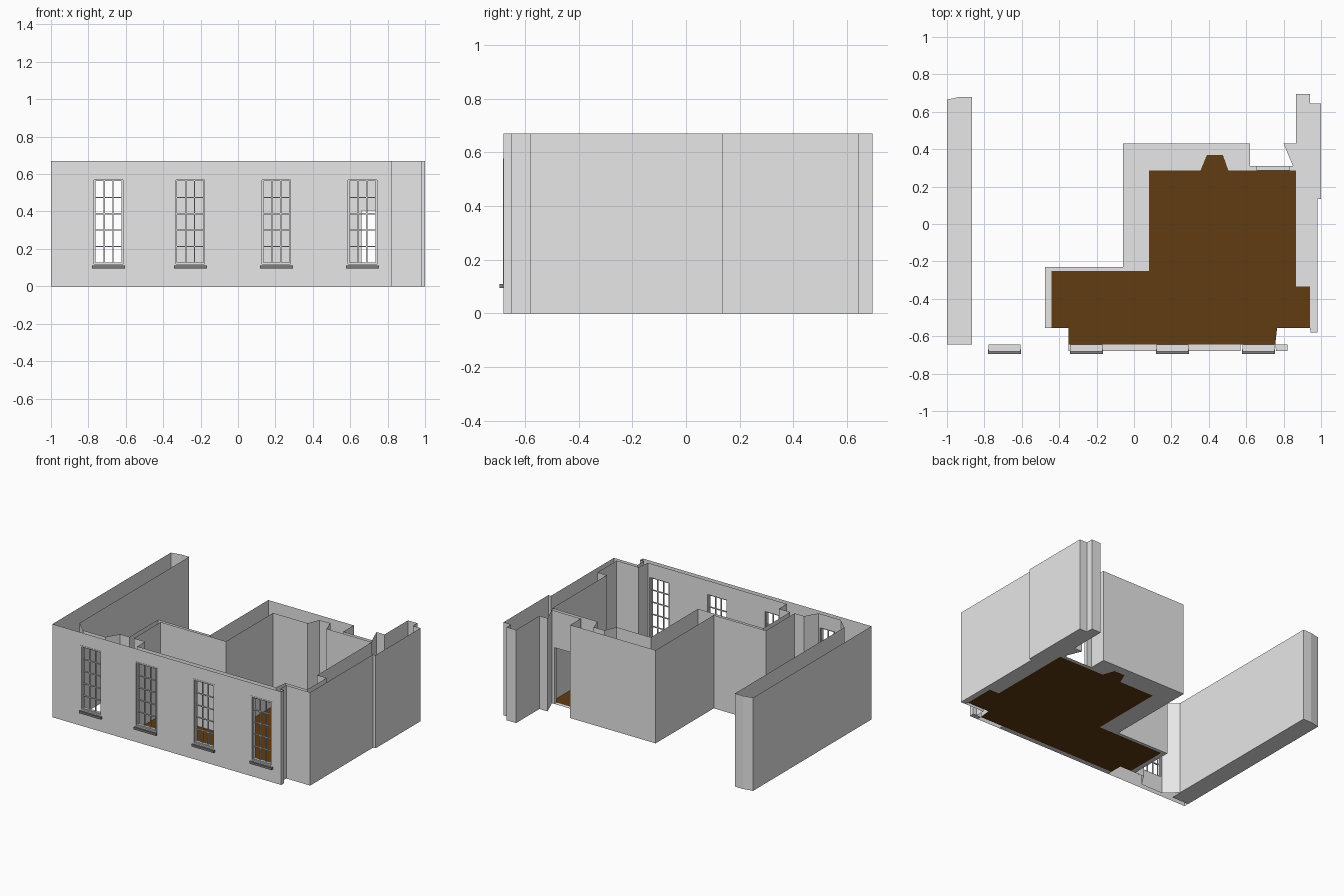
import bpy, bmesh

old = bpy.data.objects.get("Cube")
if old:
    bpy.data.objects.remove(old, do_unlink=True)

HEIGHT = 0.67
FRONT, LINING = -0.68, -0.645
DOOR = (0.66, 0.83, 0, 0.405)
WINDOW_CENTRES = (-0.692, -0.255, 0.205, 0.665)
HALF, SILL_Z, HEAD_Z = 0.086, 0.11, 0.578


def material(name, colour):
    mat = bpy.data.materials.new(name)
    mat.use_nodes = True
    mat.diffuse_color = (*colour, 1)
    mat.node_tree.nodes["Principled BSDF"].inputs["Base Color"].default_value = (*colour, 1)
    return mat


plaster = material("pale grey plaster", (0.8, 0.8, 0.8))
stone = material("dark grey stone", (0.2, 0.2, 0.2))
wood = material("brown wood", (0.12, 0.045, 0.006))


def finish(bm, name, mat):
    mesh = bpy.data.meshes.new(name)
    bm.to_mesh(mesh)
    bm.free()
    mesh.materials.append(mat)
    obj = bpy.data.objects.new(name, mesh)
    bpy.context.collection.objects.link(obj)
    return obj


def flat(name, points, mat):
    """Flat polygon on the ground."""
    bm = bmesh.new()
    face = bm.faces.new([bm.verts.new((x, y, 0)) for x, y in points])
    face.normal_update()
    if face.normal.z < 0:
        face.normal_flip()
    bmesh.ops.triangulate(bm, faces=[face], ngon_method='EAR_CLIP')
    return finish(bm, name, mat)


def wall_loop(name, points, holes):
    """Upright sheets along a closed outline; holes maps a y value to openings."""
    bm = bmesh.new()
    for p, q in zip(points, points[1:] + points[:1]):
        lo, hi = sorted((p[0], q[0]))
        cuts = []
        if p[1] == q[1]:
            cuts = [h for h in holes.get(p[1], []) if h[0] > lo - 0.01 and h[1] < hi + 0.01]
        ends = {0.0, 1.0}
        levels = {0, HEIGHT}
        for x0, x1, z0, z1 in cuts:
            ends |= {(x - p[0]) / (q[0] - p[0]) for x in (x0, x1)}
            levels |= {z0, z1}
        ends = sorted(t for t in ends if 0 <= t <= 1)
        levels = sorted(levels)
        for s, t in zip(ends, ends[1:]):
            a, b = [(p[0] + (q[0] - p[0]) * k, p[1] + (q[1] - p[1]) * k) for k in (s, t)]
            mid = (a[0] + b[0]) / 2
            for low, top in zip(levels, levels[1:]):
                z = (low + top) / 2
                if any(h[0] < mid < h[1] and h[2] < z < h[3] for h in cuts):
                    continue
                corners = ((*a, low), (*a, top), (*b, top), (*b, low))
                bm.faces.new([bm.verts.new(c) for c in corners])
    bmesh.ops.remove_doubles(bm, verts=bm.verts[:], dist=0.0001)
    return finish(bm, name, plaster)


def boxes(name, spans, mat):
    """Boxes given as x, y and z ranges, joined as one part."""
    bm = bmesh.new()
    for x0, x1, y0, y1, z0, z1 in spans:
        verts = bmesh.ops.create_cube(bm, size=1)["verts"]
        bmesh.ops.scale(bm, verts=verts, vec=(x1 - x0, y1 - y0, z1 - z0))
        bmesh.ops.translate(bm, verts=verts,
                            vec=((x0 + x1) / 2, (y0 + y1) / 2, (z0 + z1) / 2))
    return finish(bm, name, mat)


# Outlines: room lining, outside of the room, front and side wing
room = [(0.94, -0.555), (0.94, -0.335), (0.865, -0.335), (0.865, 0.285),
        (0.505, 0.285), (0.475, 0.37), (0.39, 0.37), (0.355, 0.285),
        (0.08, 0.285), (0.08, -0.25), (-0.44, -0.25), (-0.44, -0.555)]
bay = [(-0.35, -0.555), (-0.35, LINING), (0.755, LINING), (0.765, -0.555)]
outside = [(-0.475, -0.555), (-0.475, -0.23), (-0.06, -0.23), (-0.06, 0.43),
           (0.62, 0.43), (0.62, 0.31), (0.85, 0.31), (0.80, 0.43),
           (0.865, 0.43), (0.865, 0.695), (0.94, 0.695), (0.94, 0.645),
           (1, 0.645), (1, 0.135), (0.98, 0.135), (0.98, -0.58)]
facade = [(0.79, -0.58), (0.79, -0.65), (0.82, -0.65), (0.82, FRONT), (-1, FRONT)]
wing_end = [(-1, 0.665), (-0.93, 0.68), (-0.865, 0.68)]
wing_bay = [(-0.865, -0.565), (-0.78, LINING), (-0.604, LINING), (-0.55, -0.555)]

windows = [(c - HALF, c + HALF, SILL_Z, HEAD_Z) for c in WINDOW_CENTRES]
openings = {FRONT: windows, LINING: windows, 0.285: [DOOR], 0.31: [DOOR]}
wall_loop("outer_walls", outside + facade + wing_end + wing_bay, openings)
wall_loop("room_walls", room + bay, openings)

# Floor and undersides of the hollow walls
flat("floor", room + bay, wood)
flat("wall_base", outside + [(0.945, -0.58)] + room, plaster)
flat("wing_base", [(-1, LINING)] + wing_end + [(-0.865, LINING)], plaster)
flat("front_base", [(-0.35, FRONT), (0.57, FRONT), (0.57, LINING), (-0.35, LINING)], plaster)
flat("corner_base", [(0.76, FRONT), (0.82, FRONT), (0.82, LINING), (0.755, LINING)], plaster)

# Door lining
d0, d1, _, door_top = DOOR
boxes("door_lining", [(d0 - 0.005, d0, 0.285, 0.31, 0, door_top),
                      (d1, d1 + 0.005, 0.285, 0.31, 0, door_top),
                      (d0, d1, 0.285, 0.31, door_top, door_top + 0.005)], plaster)

# Windows: frame, sash, glazing bars and sill
for number, (x0, x1, z0, z1) in enumerate(windows, 1):
    parts = []
    for inset, width, y0, y1 in ((0, 0.009, FRONT - 0.002, LINING),
                                 (0.009, 0.007, -0.672, -0.653)):
        a, b, low, top = x0 + inset, x1 - inset, z0 + inset, z1 - inset
        parts += [(a, a + width, y0, y1, low, top), (b - width, b, y0, y1, low, top),
                  (a, b, y0, y1, low, low + width), (a, b, y0, y1, top - width, top)]
    a, b, low, top = x0 + 0.016, x1 - 0.016, z0 + 0.016, z1 - 0.016
    for i in (1, 2):
        x = a + (b - a) * i / 3
        parts.append((x - 0.003, x + 0.003, -0.667, -0.658, low, top))
    for i in range(1, 5):
        z = low + (top - low) * i / 5
        parts.append((a, b, -0.667, -0.658, z - 0.003, z + 0.003))
    boxes(f"window_{number}", parts, plaster)
    boxes(f"window_sill_{number}", [(x0 - 0.002, x1 + 0.002, -0.695, -0.672, 0.094, z0)], stone)
